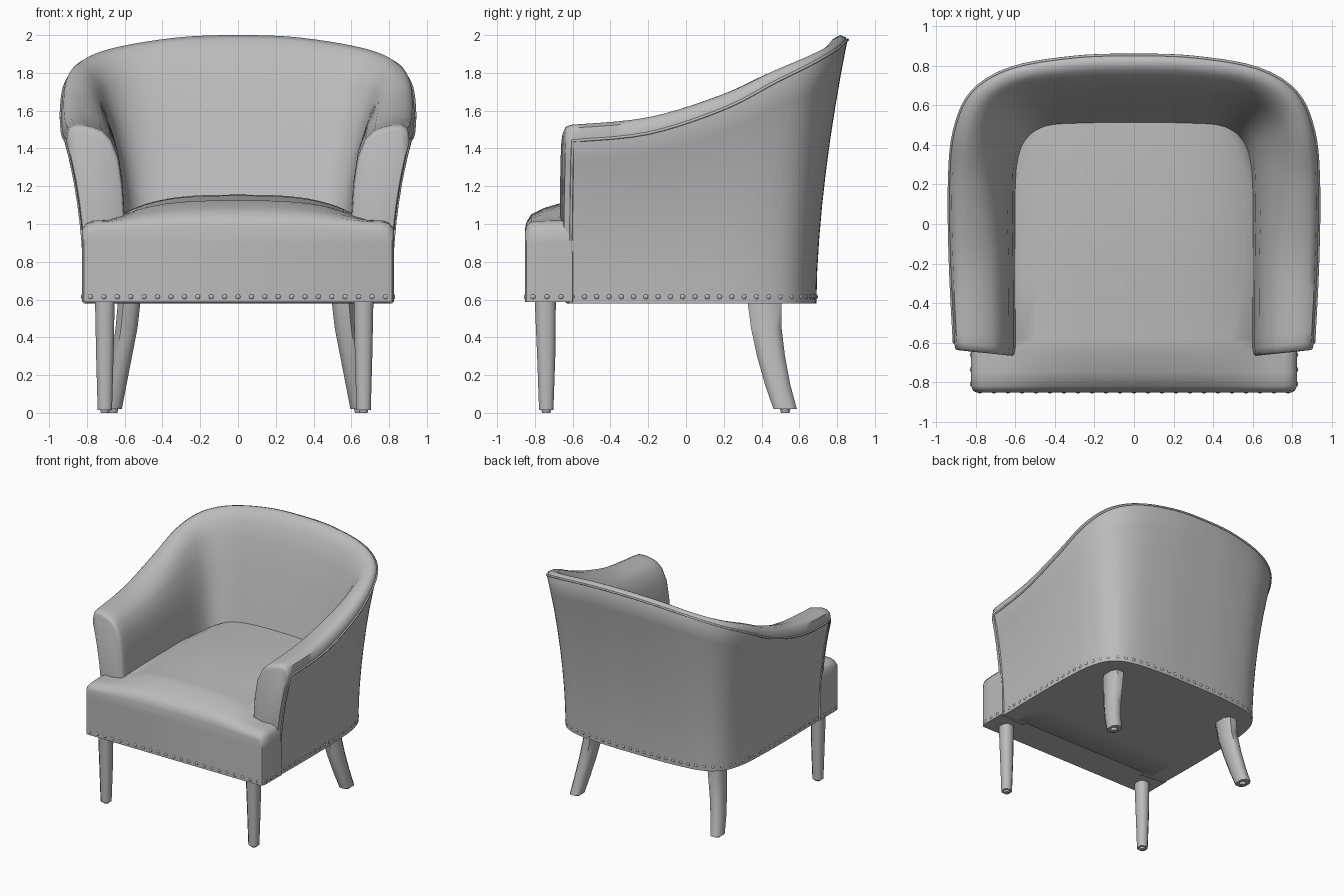
import bpy, bmesh, math
from mathutils import Vector, Matrix

cube = bpy.data.objects.get("Cube")
if cube:
    bpy.data.objects.remove(cube, do_unlink=True)

BASE = 0.58          # underside of the upholstery
SEAT_W = 0.825       # half width of the front of the seat


def material(name, value):
    mat = bpy.data.materials.new(name)
    mat.use_nodes = True
    color = (value, value, value, 1)
    mat.diffuse_color = color
    mat.node_tree.nodes["Principled BSDF"].inputs["Base Color"].default_value = color
    return mat


GREY = material("plain grey", 0.5)


def finish(name, bm, angle=40):
    """Turn a bmesh into a smooth shaded object."""
    bmesh.ops.recalc_face_normals(bm, faces=bm.faces)
    mesh = bpy.data.meshes.new(name)
    bm.to_mesh(mesh)
    bm.free()
    obj = bpy.data.objects.new(name, mesh)
    bpy.context.collection.objects.link(obj)
    mesh.materials.append(GREY)
    bpy.ops.object.select_all(action='DESELECT')
    obj.select_set(True)
    bpy.context.view_layer.objects.active = obj
    bpy.ops.object.shade_smooth_by_angle(angle=math.radians(angle))


def loft(name, rings, angle=40):
    """Skin closed rings of points and cap both ends."""
    bm = bmesh.new()
    loops = [[bm.verts.new(p) for p in ring] for ring in rings]
    for a, b in zip(loops, loops[1:]):
        for i in range(len(a)):
            j = (i + 1) % len(a)
            bm.faces.new((a[i], a[j], b[j], b[i]))
    bm.faces.new(loops[0])
    bm.faces.new(loops[-1])
    finish(name, bm, angle)


def catmull(a, b, c, d, t):
    return [0.5 * (2 * q + (r - p) * t + (2 * p - 5 * q + 4 * r - s) * t * t
                   + (3 * q - p - 3 * r + s) * t ** 3) for p, q, r, s in zip(a, b, c, d)]


def mirrored(p):
    return Vector((-p[0], p[1], p[2]))


# Wraparound back and arms: outer rim x y z, outer base x y, inner base x y, back weight
half = [
    (.91, -.6, 1.44, .81, -.61, .595, -.63, 0),
    (.93, -.2, 1.48, .815, -.2, .595, -.2, 0),
    (.935, .2, 1.61, .81, .14, .595, .12, .2),
    (.91, .47, 1.75, .79, .39, .58, .32, .5),
    (.82, .67, 1.85, .725, .56, .53, .42, .8),
    (.62, .79, 1.92, .58, .65, .43, .46, 1),
    (.3, .845, 1.965, .3, .685, .25, .465, 1),
    (0, .855, 1.975, 0, .69, 0, .465, 1),
]
after = [-v if i in (0, 3, 5) else v for i, v in enumerate(half[-2])]
padded = [half[0]] + half + [after]
stations = []
for k in range(len(half) - 1):
    for step in range(5):
        stations.append(catmull(*padded[k:k + 4], step / 5))
stations.append(list(half[-1]))

# Padding profile: (across, height) from the rim to the seat
ARM = [(.04, .97), (.14, 1), (.3, 1), (.45, .98), (.6, .95), (.75, .87), (.88, .7), (.95, .45), (1, 0)]
BACK = [(.03, .99), (.1, 1), (.2, .98), (.32, .92), (.45, .8), (.62, .56), (.78, .33), (.9, .15), (1, 0)]


def shell_ring(s):
    rim, base = Vector(s[0:3]), Vector((s[3], s[4], BASE))
    inner, w = Vector((s[5], s[6], .95)), s[7]
    power = 2.2 - .5 * w
    ring = []
    for i in range(9):
        g = i / 8
        p = base.lerp(rim, g ** power)
        p.z = BASE + (rim.z - BASE) * g
        ring.append(p)
    top = rim.z + .085 - .06 * w
    for (ta, fa), (tb, fb) in zip(ARM, BACK):
        t, f = ta + (tb - ta) * w, fa + (fb - fa) * w
        p = rim.lerp(inner, t)
        p.z = .95 + (top - .95) * f
        ring.append(p)
    ring.append(Vector((inner.x, inner.y, BASE)))
    return ring


def shrunk(ring, forward, scale):
    mid = sum(ring, Vector()) / len(ring)
    return [Vector((mid.x + (p.x - mid.x) * scale, p.y - forward,
                    mid.z + (p.z - mid.z) * scale)) for p in ring]


side = [shell_ring(s) for s in stations]
side = [shrunk(side[0], .038, .91), shrunk(side[0], .028, .97)] + side
loft("back_and_arms", side + [[mirrored(p) for p in r] for r in side[-2::-1]], 50)


# Piping along the outer rim and down the arm fronts
def tube(name, points, radius):
    curve = bpy.data.curves.new(name, 'CURVE')
    curve.dimensions = '3D'
    curve.bevel_depth = radius
    curve.bevel_resolution = 1
    curve.materials.append(GREY)
    spline = curve.splines.new('POLY')
    spline.points.add(len(points) - 1)
    for point, p in zip(spline.points, points):
        point.co = (*p, 1)
    obj = bpy.data.objects.new(name, curve)
    bpy.context.collection.objects.link(obj)
    bpy.ops.object.select_all(action='DESELECT')
    obj.select_set(True)
    bpy.context.view_layer.objects.active = obj
    bpy.ops.object.convert(target='MESH')


left_rim = shell_ring(stations[0])[:8] + [Vector(s[:3]) for s in stations]
tube("rim_piping", left_rim + [mirrored(p) for p in left_rim[-2::-1]], .008)


# T-shaped seat with a domed cushion: depth, half width, edge height, crown, underside
def seat_ring(y, w, edge, crown, bottom):
    xs = [-w, .025 - w] + [(w - .06) * i / 10 for i in range(-10, 11)] + [w - .025, w]
    ring = [(-w, y, bottom), (-w, y, .9)]
    for x in xs:
        drop = .04 if abs(x) == w else 0.01 if abs(x) > w - .04 else 0
        dome = .8 * max(0, 1 - (abs(x) / .66) ** 3.5) + .2 * (1 - (x / SEAT_W) ** 2)
        ring.append((x, y, edge + crown * dome - drop))
    return ring + [(w, y, .9), (w, y, bottom)]


APRON = BASE + .008
loft("seat", [seat_ring(*r) for r in (
    (-.852, .8, .965, .01, APRON), (-.845, .815, .99, .02, APRON),
    (-.82, SEAT_W, 1.01, .04, APRON), (-.75, SEAT_W, 1.015, .07, APRON),
    (-.65, SEAT_W, 1.015, .1, APRON), (-.6, SEAT_W, 1.015, .11, APRON),
    (-.59, .68, 1.015, .11, BASE), (-.3, .68, 1.015, .135, BASE), (.1, .68, 1.015, .14, BASE),
    (.4, .58, 1.015, .135, BASE), (.55, .48, 1.015, .13, BASE))])


# Nail heads round the bottom edge, sunk partly into the cover
def evenly(points, gap):
    lengths = [(b - a).length for a, b in zip(points, points[1:])]
    count = round(sum(lengths) / gap)
    spots, walked, k = [], 0, 0
    for i in range(count + 1):
        target = sum(lengths) * i / count
        while k < len(lengths) - 1 and walked + lengths[k] < target:
            walked += lengths[k]
            k += 1
        spots.append(points[k].lerp(points[k + 1], (target - walked) / lengths[k]))
    return spots


NAIL_Z = BASE + .035
edge = [Vector((s[3], s[4], NAIL_Z)) for s in stations]
spots = evenly(edge + [mirrored(p) for p in edge[-2::-1]], .066)
spots += evenly([Vector((x, -.852, NAIL_Z)) for x in (-.79, .79)], .073)
for sx in (-SEAT_W, SEAT_W):
    spots += evenly([Vector((sx, y, NAIL_Z)) for y in (-.82, -.67)], .06)
bm = bmesh.new()
for p in spots:
    bmesh.ops.create_uvsphere(bm, u_segments=8, v_segments=6, radius=.017,
                              matrix=Matrix.Translation((p.x * .988, p.y * .988, p.z)))
finish("nail_heads", bm, 60)


# Legs: rings of x, y, z, half width, half depth with chamfered corners
def leg_ring(x, y, z, a, b, side_sign, shift):
    corners = [(1, .5), (.5, 1), (-.5, 1), (-1, .5), (-1, -.5), (-.5, -1), (.5, -1), (1, -.5)]
    return [(side_sign * x + shift + a * u, y + b * v, z) for u, v in corners]


FRONT = [(.685, -.74, .015, .038, .038), (.685, -.74, .3, .046, .048), (.685, -.745, .6, .052, .056)]
REAR = [(.65, .525, .02, .045, .062), (.63, .485, .15, .05, .067), (.605, .45, .3, .054, .074),
        (.58, .425, .45, .058, .081), (.565, .415, .6, .06, .09)]
for label, sign in (("left", 1), ("right", -1)):
    for place, rows, shift in (("front", FRONT, -.02), ("rear", REAR, -.01)):
        loft(f"{place}_{label}_leg", [leg_ring(*r, sign, shift) for r in rows], 55)
        foot = rows[0]
        bm = bmesh.new()
        bmesh.ops.create_cone(bm, cap_ends=True, segments=10, radius1=.022, radius2=.03, depth=.03,
                              matrix=Matrix.Translation((sign * foot[0] + shift, foot[1], .015)))
        finish(f"{place}_{label}_glide", bm)
